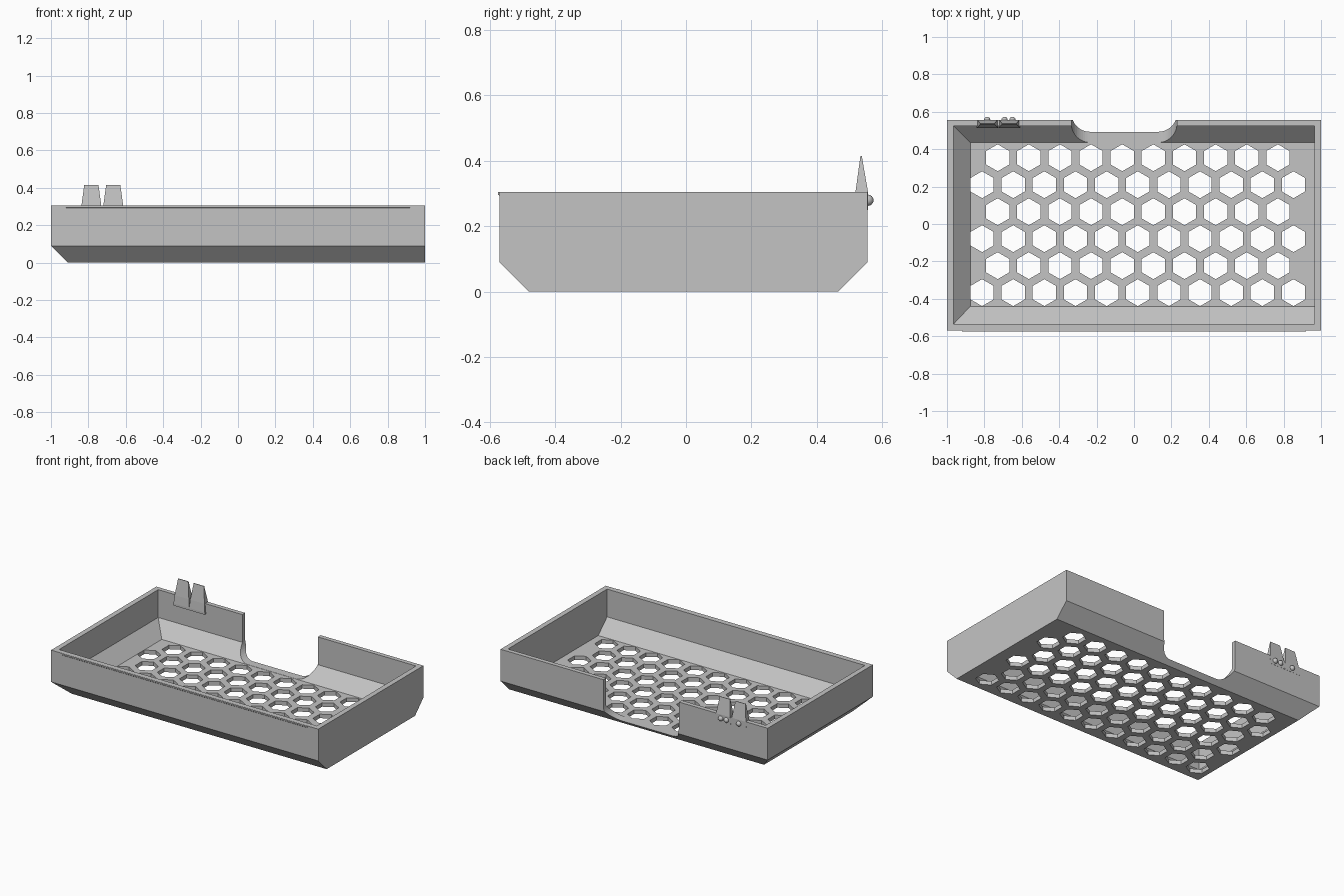
import bpy, bmesh, math

if "Cube" in bpy.data.objects:
    bpy.data.objects.remove(bpy.data.objects["Cube"], do_unlink=True)

grey = bpy.data.materials.new("plain grey")
grey.use_nodes = True
GREY = (0.55, 0.55, 0.55, 1)
grey.diffuse_color = GREY
grey.node_tree.nodes["Principled BSDF"].inputs["Base Color"].default_value = GREY


def make_object(name, bm):
    bmesh.ops.recalc_face_normals(bm, faces=bm.faces)
    mesh = bpy.data.meshes.new(name)
    bm.to_mesh(mesh)
    bm.free()
    mesh.materials.append(grey)
    obj = bpy.data.objects.new(name, mesh)
    bpy.context.collection.objects.link(obj)
    return obj


def loft(bm, rings):
    """Closed solid skinned through rings of matching points."""
    loops = [[bm.verts.new(p) for p in ring] for ring in rings]
    n = len(loops[0])
    for a, b in zip(loops, loops[1:]):
        for i in range(n):
            j = (i + 1) % n
            bm.faces.new((a[i], a[j], b[j], b[i]))
    bm.faces.new(loops[0])
    bm.faces.new(loops[-1])


def rect(x0, x1, y0, y1, z):
    return [(x0, y0, z), (x1, y0, z), (x1, y1, z), (x0, y1, z)]


def cut(target, cutter):
    cutter.hide_render = True
    mod = target.modifiers.new("cut", "BOOLEAN")
    mod.operation = "DIFFERENCE"
    mod.solver = "EXACT"
    mod.object = cutter
    bpy.context.view_layer.objects.active = target
    bpy.ops.object.modifier_apply(modifier=mod.name)
    bpy.data.objects.remove(cutter, do_unlink=True)


# Tray: chamfered on three sides, upright on its left end
FLOOR, TOP, SLOPE, WALL = 0.027, 0.305, 0.09, 0.035
FRONT, BACK = -0.57, 0.555
IN_FRONT, IN_BACK, IN_X = FRONT + WALL, BACK - 0.03, 1 - WALL
bm = bmesh.new()
loft(bm, [
    rect(-1 + SLOPE, 1, FRONT + SLOPE, BACK - SLOPE, 0),
    rect(-1, 1, FRONT, BACK, SLOPE),
    rect(-1, 1, FRONT, BACK, TOP),
    rect(-IN_X, IN_X, IN_FRONT, IN_BACK, TOP),
    rect(-IN_X, IN_X, IN_FRONT, IN_BACK, FLOOR + SLOPE),
    rect(-IN_X + SLOPE, IN_X, IN_FRONT + SLOPE + 0.005, IN_BACK - SLOPE, FLOOR),
])
tray = make_object("tray", bm)

# Hexagonal vent holes in staggered rows
PITCH, RADIUS = 0.1665, 0.072
bm = bmesh.new()
for row in range(6):
    odd = row % 2
    cy = 0.354 - row * PITCH * math.sin(math.pi / 3)
    for col in range(10 + odd):
        cx = -0.729 + (col - odd / 2) * PITCH
        loft(bm, [[(cx + RADIUS * math.sin(k * math.pi / 3),
                    cy + RADIUS * math.cos(k * math.pi / 3), z) for k in range(6)]
                  for z in (-0.1, 0.06)])
cut(tray, make_object("vent_cutter", bm))

# Round-cornered notch in the back wall
X0, X1, R, LOW = -0.335, 0.23, 0.1, FLOOR + 0.001
profile = [(X1, 0.5), (X0, 0.5)]
for cx, start in ((X0 + R, math.pi), (X1 - R, 1.5 * math.pi)):
    for k in range(13):
        a = start + k * math.pi / 24
        profile.append((cx + R * math.cos(a), LOW + R + R * math.sin(a)))
bm = bmesh.new()
loft(bm, [[(x, y, z) for x, z in profile] for y in (0.42, 0.7)])
cut(tray, make_object("notch_cutter", bm))

# Two tapered clip prongs on the back wall
for side, cx in (("right", -0.784), ("left", -0.667)):
    bm = bmesh.new()
    loft(bm, [
        rect(cx - 0.058, cx + 0.058, 0.513, 0.556, 0.25),
        rect(cx - 0.053, cx + 0.053, 0.518, 0.556, TOP),
        rect(cx - 0.038, cx + 0.038, 0.533, 0.537, 0.415),
    ])
    make_object("clip_prong_" + side, bm)

# Bar below the prongs
bm = bmesh.new()
loft(bm, [rect(-0.843, -0.608, 0.513, 0.54, z) for z in (0.235, 0.25)])
make_object("clip_bar", bm)

# Small round studs on the outside of the clip
for i, cx in enumerate((-0.785, -0.692, -0.65)):
    bpy.ops.mesh.primitive_uv_sphere_add(segments=20, ring_count=12, radius=0.017,
                                         location=(cx, 0.556, 0.279))
    stud = bpy.context.object
    stud.name = f"clip_stud_{i + 1}"
    stud.data.materials.append(grey)
    bpy.ops.object.shade_smooth()

# Thin catch lip along the front rim
bm = bmesh.new()
loft(bm, [[(x, FRONT + 0.005, 0.288), (x, FRONT - 0.004, 0.296),
           (x, FRONT - 0.004, TOP - 0.001), (x, FRONT + 0.005, TOP - 0.001)]
          for x in (-0.92, 0.92)])
make_object("front_lip", bm)
